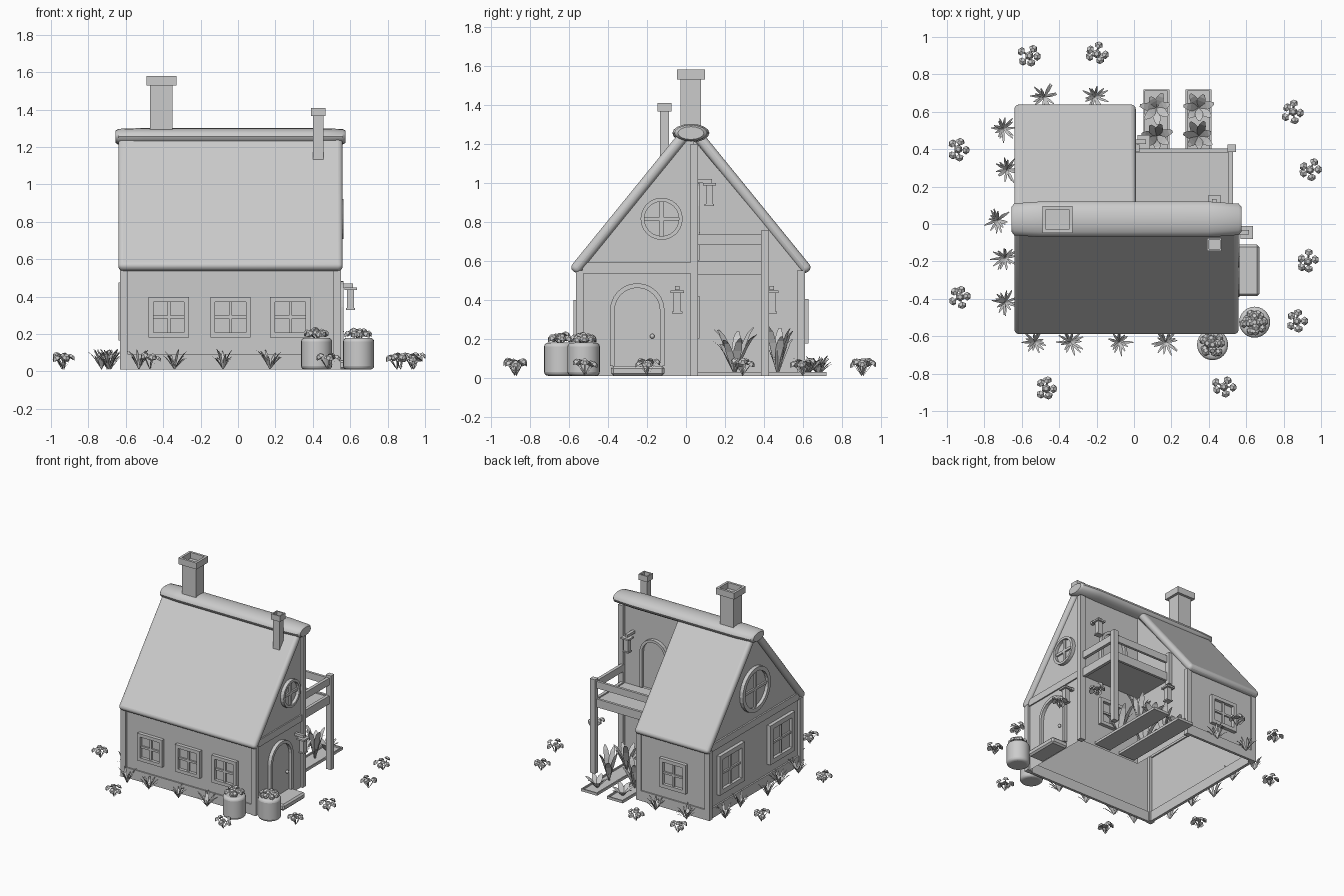
import bpy, bmesh, math, random
from mathutils import Vector, Matrix

random.seed(4)
if "Cube" in bpy.data.objects:
    bpy.data.objects.remove(bpy.data.objects["Cube"])

GREY = (0.6, 0.6, 0.6, 1)
mat = bpy.data.materials.new("plain_grey")
mat.use_nodes = True
mat.diffuse_color = GREY
mat.node_tree.nodes["Principled BSDF"].inputs["Base Color"].default_value = GREY


def finish(name, bm, loc=(0, 0, 0), turn=0, bevel=0, smooth=False, segments=1):
    me = bpy.data.meshes.new(name)
    bmesh.ops.recalc_face_normals(bm, faces=bm.faces)
    bm.to_mesh(me)
    bm.free()
    ob = bpy.data.objects.new(name, me)
    bpy.context.collection.objects.link(ob)
    ob.location = loc
    ob.rotation_euler.z = math.radians(turn)
    me.materials.append(mat)
    if bevel:
        mod = ob.modifiers.new("Bevel", 'BEVEL')
        mod.width, mod.segments = bevel, segments
    if smooth:
        bpy.ops.object.select_all(action='DESELECT')
        ob.select_set(True)
        bpy.context.view_layer.objects.active = ob
        bpy.ops.object.shade_smooth_by_angle(angle=math.radians(40))
    return ob


def add_box(bm, x0, x1, y0, y1, z0, z1):
    m = Matrix.Translation(((x0 + x1) / 2, (y0 + y1) / 2, (z0 + z1) / 2))
    m = m @ Matrix.Diagonal((x1 - x0, y1 - y0, z1 - z0, 1))
    bmesh.ops.create_cube(bm, size=1, matrix=m)


def box(name, x0, x1, y0, y1, z0, z1, **kw):
    bm = bmesh.new()
    add_box(bm, x0, x1, y0, y1, z0, z1)
    return finish(name, bm, **kw)


def framed(name, outer, inner, bars, loc, turn, depth=0.028):
    """Raised frame between two (x, z) outlines, a thin pane and bars; faces -y before turning."""
    bm = bmesh.new()
    n = len(outer)
    rows = [[bm.verts.new((x, y, z)) for x, z in pts]
            for pts, y in ((outer, 0), (outer, -depth), (inner, -depth), (inner, 0))]
    for a, b in zip(rows, rows[1:]):
        for i in range(n):
            j = (i + 1) % n
            bm.faces.new((a[i], a[j], b[j], b[i]))
    bm.faces.new([bm.verts.new((x, -0.004, z)) for x, z in inner])
    for b in bars:
        add_box(bm, b[0], b[1], -depth * 0.6, 0, b[2], b[3])
    return finish(name, bm, loc, turn)


def square_window(name, loc, turn, r):
    def sq(a):
        return [(-a, -a), (a, -a), (a, a), (-a, a)]
    s = r * 0.76
    bars = [(-s, s, -0.008, 0.008), (-0.008, 0.008, -s, s)]
    framed(name, sq(r), sq(s), bars, loc, turn)


def round_window(name, loc, turn, r):
    def ring(a):
        return [(a * math.cos(i * math.tau / 24), a * math.sin(i * math.tau / 24)) for i in range(24)]
    s = r * 0.82
    framed(name, ring(r), ring(s), [(-s, s, -0.01, 0.01), (-0.01, 0.01, -s, s)], loc, turn)


def arch_door(name, loc, turn, w, h):
    def arch(a, top):
        return [(-a, 0)] + [(-a * math.cos(i * math.pi / 12), top - a + a * math.sin(i * math.pi / 12))
                            for i in range(13)] + [(a, 0)]
    framed(name, arch(w, h), arch(w * 0.83, h - w * 0.17), [], loc, turn)
    bm = bmesh.new()
    bmesh.ops.create_uvsphere(bm, u_segments=10, v_segments=6, radius=0.013,
                              matrix=Matrix.Translation((w * 0.55, -0.018, h * 0.36)))
    finish(name + "_knob", bm, loc, turn, smooth=True)


# Hollow house shell, open underneath, with a notch behind the right half
MID, EAVE, TOP, LEFT, RIGHT, FRONT, BACK, NOTCH, FOOT = 0.025, 0.55, 1.24, -0.61, 0.535, -0.55, 0.6, 0.04, 0.01
bm = bmesh.new()


def wall(*pts):
    bm.faces.new([bm.verts.new(p) for p in pts])


def straight_wall(x0, x1, y, top):
    wall((x0, y, FOOT), (x1, y, FOOT), (x1, y, top), (x0, y, top))


straight_wall(LEFT, RIGHT, FRONT, EAVE)
straight_wall(LEFT, 0, BACK, EAVE)
straight_wall(0, RIGHT, NOTCH, TOP - 0.02)
gable = [(FRONT, FOOT), (FRONT, EAVE), (MID, TOP)]
wall(*[(LEFT, y, z) for y, z in gable + [(BACK, EAVE), (BACK, FOOT)]])
wall(*[(RIGHT, y, z) for y, z in gable + [(NOTCH, TOP - 0.02), (NOTCH, FOOT)]])
wall(*[(0, y, z) for y, z in ((NOTCH, FOOT), (NOTCH, TOP - 0.02), (BACK, EAVE), (BACK, FOOT))])
bmesh.ops.remove_doubles(bm, verts=bm.verts, dist=0.0005)
finish("house_walls", bm)

# Timber posts, sills and beams
for x, y, top in ((-0.61, -0.545, 0.55), (-0.61, 0.59, 0.55), (0.53, -0.545, 0.55),
                  (0.53, 0.042, 1.2), (-0.01, 0.59, 0.55)):
    box("corner_post", x - 0.022, x + 0.022, y - 0.02, y + 0.02, FOOT, top)
box("sill_left", -0.622, -0.6, -0.53, 0.58, FOOT, 0.09)
box("sill_front", -0.6, 0.52, -0.56, -0.54, FOOT, 0.09)
box("sill_back", -0.6, 0, 0.59, 0.61, FOOT, 0.09)
box("gable_beam_left", -0.622, -0.6, -0.53, 0.58, 0.535, 0.59)
box("gable_beam_right", 0.52, 0.545, -0.53, 0.04, 0.535, 0.59)


# Roof slabs
def roof(name, x0, x1, side):
    a, b = Vector((0, -0.577, 0.545)), Vector((0, 0.0, 1.255))
    d = b - a
    ob = box(name, x0, x1, -d.length / 2, d.length / 2, -0.028, 0.028, bevel=0.025, segments=4, smooth=True)
    c = (a + b) / 2
    ob.location = (0, c.y if side < 0 else 2 * MID - c.y, c.z)
    ob.rotation_euler.x = -side * math.atan2(d.z, d.y)


roof("front_roof", -0.64, 0.56, -1)
roof("back_roof", -0.64, 0.01, 1)

# Rounded ridge roll
bm = bmesh.new()
rings = []
for x, s in ((-0.655, 0.7), (-0.64, 0.9), (-0.5, 1), (0.4, 1), (0.56, 0.88), (0.575, 0.7)):
    rings.append([bm.verts.new((x, MID + 0.095 * s * math.cos(i * math.tau / 16),
                                1.255 + 0.047 * s * math.sin(i * math.tau / 16))) for i in range(16)])
for a, b in zip(rings, rings[1:]):
    for i in range(16):
        bm.faces.new((a[i], a[i - 1], b[i - 1], b[i]))
bm.faces.new(rings[0])
bm.faces.new(rings[-1])
finish("ridge_roll", bm, smooth=True)


# Chimneys with hollow caps
def chimney(name, x, y, rx, ry, z0, z1, lip, cap):
    box(name + "_shaft", x - rx, x + rx, y - ry, y + ry, z0, z1 - cap)
    bm = bmesh.new()
    add_box(bm, x - rx - lip, x + rx + lip, y - ry - lip, y + ry + lip, z1 - cap, z1)
    top = max(bm.faces, key=lambda f: f.calc_center_median().z)
    bmesh.ops.inset_region(bm, faces=[top], thickness=lip * 1.3)
    hole = bmesh.ops.extrude_discrete_faces(bm, faces=[top])["faces"][0]
    bmesh.ops.translate(bm, verts=hole.verts, vec=(0, 0, -cap * 0.95))
    finish(name + "_cap", bm)


chimney("large_chimney", -0.41, 0.025, 0.06, 0.052, 1.2, 1.58, 0.02, 0.05)
chimney("small_chimney", 0.43, -0.11, 0.028, 0.024, 1.08, 1.41, 0.011, 0.045)

# Windows and doors
for x in (-0.37, -0.04, 0.28):
    square_window("front_window", (x, -0.55, 0.29), 0, 0.108)
square_window("back_window", (-0.32, 0.6, 0.29), 180, 0.115)
square_window("porch_window", (0.26, 0.04, 0.31), 180, 0.108)
for y in (-0.3, 0.33):
    square_window("left_window", (-0.61, y, 0.32), -90, 0.155)
round_window("left_round_window", (-0.61, MID, 0.83), -90, 0.175)
round_window("right_round_window", (0.535, -0.125, 0.815), 90, 0.108)
arch_door("front_door", (0.535, -0.25, 0.06), 90, 0.14, 0.425)
arch_door("balcony_door", (0.24, 0.04, 0.6), 180, 0.12, 0.4)
box("door_step", 0.53, 0.67, -0.385, -0.11, FOOT, 0.06, bevel=0.012)

# Balcony
box("balcony_floor", 0, 0.52, 0.03, 0.4, 0.55, 0.585)
box("balcony_post", 0.5, 0.545, 0.385, 0.425, FOOT, 0.755)
box("balcony_wall_post", 0, 0.03, 0.385, 0.425, 0.5, 0.755)
for z0, z1 in ((0.53, 0.595), (0.68, 0.735)):
    box("side_rail", 0.505, 0.53, 0.05, 0.4, z0, z1)
    box("back_rail", 0.01, 0.52, 0.383, 0.403, z0, z1)


# Wall lanterns; they stick out along -y before turning
def lantern(loc, turn):
    bm = bmesh.new()
    add_box(bm, -0.012, 0.012, -0.065, 0.03, 0.05, 0.07)
    add_box(bm, -0.035, 0.035, -0.085, -0.02, 0.035, 0.048)
    add_box(bm, -0.02, 0.02, -0.07, -0.034, -0.06, 0.035)
    add_box(bm, -0.026, 0.026, -0.076, -0.028, -0.07, -0.06)
    finish("lantern", bm, loc, turn)


lantern((0.55, -0.045, 0.4), 90)
lantern((0.43, 0.068, 0.95), 180)
lantern((0.0, 0.44, 0.4), 90)


# Leaves, grass and flowers
def blade(bm, ang, reach, height, width, arch):
    """Tapered leaf strip; arch above 0.5 makes the tip droop."""
    d = Vector((math.cos(ang), math.sin(ang), 0))
    s = Vector((-d.y, d.x, 0))
    prev = None
    for i in range(5):
        t = i / 4
        rise = math.sin(t * math.pi * arch) / math.sin(math.pi * min(arch, 0.5))
        p = d * reach * t + Vector((0, 0, height * rise))
        w = width * (0.25 + math.sin(math.pi * min(t, 0.96))) * 0.4
        pair = [bm.verts.new(p - s * w), bm.verts.new(p + s * w)]
        if prev:
            bm.faces.new((prev[0], prev[1], pair[1], pair[0]))
        prev = pair


def grass(x, y):
    bm = bmesh.new()
    for i in range(14):
        blade(bm, i * math.tau / 14 + random.uniform(-0.2, 0.2), random.uniform(0.045, 0.08),
              random.uniform(0.06, 0.11), 0.014, 0.4)
    finish("grass_tuft", bm, (x, y, FOOT))


def flowers(x, y, z=FOOT, count=6, spread=0.05, tall=0.08):
    bm = bmesh.new()
    for i in range(count):
        a = i * math.tau / (count - 1) + random.uniform(-0.25, 0.25)
        r = spread * random.uniform(0.85, 1.1) if i < count - 1 else 0
        tip = Vector((r * math.cos(a), r * math.sin(a), tall * random.uniform(0.75, 1)))
        blade(bm, a, r, tip.z, 0.01, 0.15)
        tilt = Vector((0, 0, 1)).rotation_difference(Vector((tip.x, tip.y, 0.06))).to_matrix().to_4x4()
        bmesh.ops.create_cone(bm, cap_ends=True, segments=6, radius1=0.024, radius2=0.012, depth=0.016,
                              matrix=Matrix.Translation(tip) @ tilt)
    finish("flower_cluster", bm, (x, y, z))


for x in (-0.53, -0.34, -0.08, 0.17):
    grass(x, -0.63)
for x, y in ((-0.48, 0.68), (-0.21, 0.68), (-0.7, 0.51), (-0.68, 0.29), (-0.73, 0.02), (-0.69, -0.18), (-0.69, -0.42)):
    grass(x, y)
for x, y in ((-0.56, 0.9), (-0.2, 0.91), (0.85, 0.6), (0.94, 0.29), (0.93, -0.2),
             (0.87, -0.52), (0.48, -0.87), (-0.47, -0.88), (-0.93, -0.39), (-0.94, 0.4)):
    flowers(x, y)

# Flower barrels
for x, y in ((0.42, -0.645), (0.645, -0.525)):
    bm = bmesh.new()
    bmesh.ops.create_cone(bm, cap_ends=True, segments=24, radius1=0.083, radius2=0.083, depth=0.17)
    finish("barrel", bm, (x, y, 0.095), bevel=0.02, segments=3, smooth=True)
    flowers(x, y, 0.17, 10, 0.06, 0.04)
    flowers(x, y, 0.18, 5, 0.032, 0.045)

# Vegetable beds with broad-leaved plants
for x in (0.12, 0.345):
    bm = bmesh.new()
    add_box(bm, x - 0.07, x + 0.07, 0.06, 0.72, FOOT, 0.018)
    for s in (-1, 1):
        add_box(bm, x + s * 0.065 - 0.005, x + s * 0.065 + 0.005, 0.06, 0.72, 0.015, 0.03)
    for y in (0.065, 0.715):
        add_box(bm, x - 0.07, x + 0.07, y - 0.005, y + 0.005, 0.015, 0.03)
    finish("garden_bed", bm)
    for y, height, reach in ((0.25, 0.25, 0.13), (0.47, 0.25, 0.09), (0.62, 0.09, 0.09)):
        bm = bmesh.new()
        for i in range(7):
            blade(bm, i * math.tau / 7 + 0.3, reach * random.uniform(0.75, 1),
                  height * random.uniform(0.6, 1), 0.045, 0.45)
        finish("leafy_plant", bm, (x, y, 0.015))
